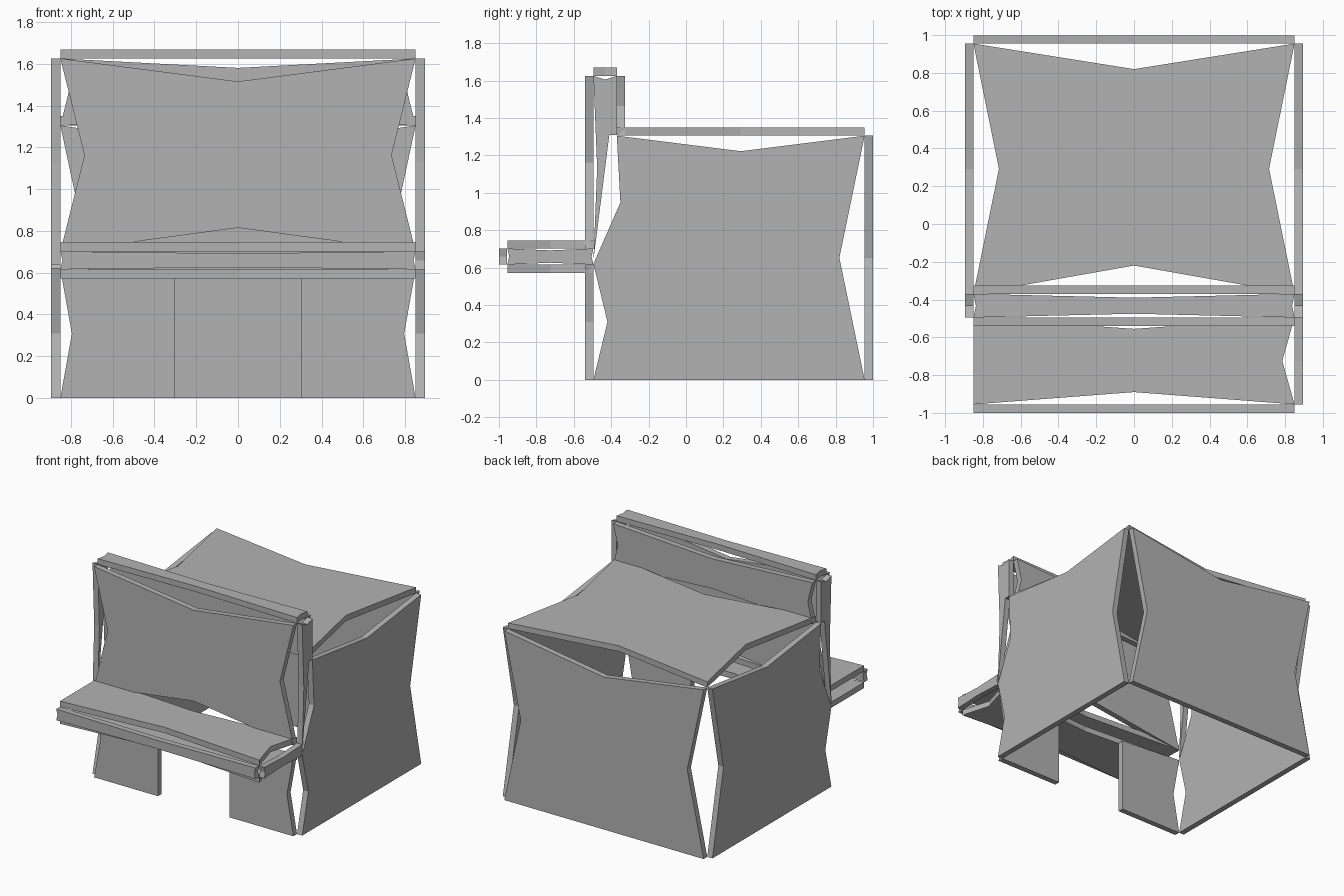
import bpy, bmesh
from mathutils import Vector

if "Cube" in bpy.data.objects:
    bpy.data.objects.remove(bpy.data.objects["Cube"], do_unlink=True)

grey = bpy.data.materials.new("plain_grey")
grey.use_nodes = True
grey.diffuse_color = (0.45, 0.45, 0.45, 1)
grey.node_tree.nodes["Principled BSDF"].inputs["Base Color"].default_value = grey.diffuse_color

T = 0.044      # plate thickness
W = 0.85       # half width of the building


def place(axis, u, v, d):
    """Map outline coordinates and depth onto the plate's plane."""
    return {"x": (d, u, v), "y": (u, d, v), "z": (u, v, d)}[axis]


def plate(name, axis, start, corners, flip=1):
    """Plate from anticlockwise (u, v, dip) corners; dip notches the next edge inwards."""
    outline = []
    for (u, v, dip), (nu, nv, _) in zip(corners, corners[1:] + corners[:1]):
        outline.append((u, v))
        if dip:
            edge = Vector((nu - u, nv - v)).normalized()
            outline.append(((u + nu) / 2 - edge.y * dip, (v + nv) / 2 + edge.x * dip))
    bm = bmesh.new()
    base = [bm.verts.new(place(axis, u * flip, v, start)) for u, v in outline]
    face = bm.faces.new(base)
    grown = bmesh.ops.extrude_face_region(bm, geom=[face])
    moved = [g for g in grown["geom"] if isinstance(g, bmesh.types.BMVert)]
    bmesh.ops.translate(bm, verts=moved, vec=place(axis, 0, 0, T))
    bmesh.ops.recalc_face_normals(bm, faces=bm.faces)
    mesh = bpy.data.meshes.new(name)
    bm.to_mesh(mesh)
    bm.free()
    mesh.materials.append(grey)
    obj = bpy.data.objects.new(name, mesh)
    bpy.context.collection.objects.link(obj)


def panel(name, axis, start, u0, u1, v0, v1, bottom, right, top, left):
    """Rectangular plate with a notch depth for each edge."""
    plate(name, axis, start, [(u0, v0, bottom), (u1, v0, right), (u1, v1, top), (u0, v1, left)])


# Main block: back wall and flat roof
panel("back_wall", "y", 0.955, -W, W, 0, 1.305, 0, 0.14, 0.13, 0.14)
panel("roof", "z", 1.305, -W, W, -0.37, 0.955, 0.15, 0.135, 0.135, 0.135)

# Upright fascia box above the entrance
panel("fascia_front", "y", -0.539, -W, W, 0.70, 1.625, 0.115, 0.115, 0.11, 0.115)
panel("fascia_back", "y", -0.37, -W, W, 1.305, 1.625, 0.045, 0.04, 0.045, 0.04)
panel("fascia_top", "z", 1.625, -W, W, -0.495, -0.37, 0.02, 0.013, 0.02, 0.013)

# Canopy: two slabs, a front strip and one closed end
for name, z in (("canopy_bottom", 0.572), ("canopy_top", 0.702)):
    panel(name, "z", z, -W, W, -0.955, -0.495, 0.065, 0.065, 0.06, 0)
panel("canopy_front", "y", -1.0, -W, W, 0.616, 0.702, 0.01, 0.01, 0.01, 0.01)
panel("canopy_end", "x", W, -0.955, -0.495, 0.616, 0.702, 0.01, 0.01, 0.01, 0.01)

# Mirrored side walls, fascia ends and the wall pieces beside the doorway
for side, s in (("left", 1), ("right", -1)):
    x = W if s > 0 else -W - T
    plate(side + "_wall", "x", x, [
        (-0.495, 0, 0), (0.955, 0, 0.135), (0.955, 1.305, 0.083),
        (-0.37, 1.305, 0.083), (-0.495, 0.62, 0.075)])
    plate(side + "_fascia_end", "x", x, [
        (-0.495, 0.64, 0), (-0.41, 1.31, 0), (-0.37, 1.31, 0),
        (-0.37, 1.625, 0.02), (-0.495, 1.625, 0.02)])
    plate(side + "_door_wall", "y", -0.539, [
        (0.305, 0, 0), (W, 0, 0.055), (W, 0.616, 0), (0.305, 0.58, 0)], flip=s)
